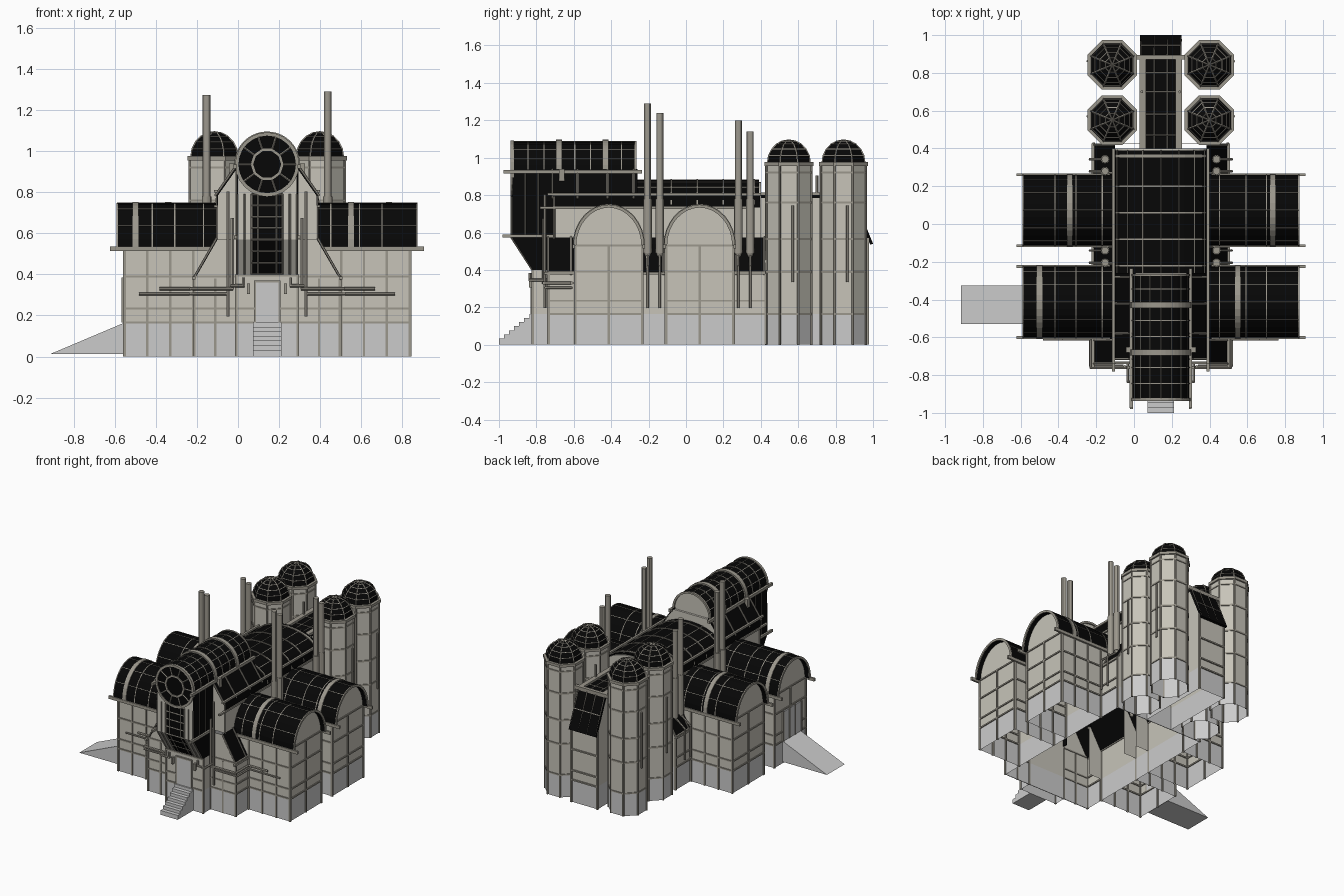
import bpy, bmesh
from math import sin, cos, pi
from mathutils import Vector, Matrix

if "Cube" in bpy.data.objects:
    bpy.data.objects.remove(bpy.data.objects["Cube"])

C = 0.142                      # x of the building's mirror plane; parts are built around x = 0


def material(name, rgb):
    m = bpy.data.materials.new(name)
    m.diffuse_color = (*rgb, 1)
    m.use_nodes = True
    m.node_tree.nodes["Principled BSDF"].inputs["Base Color"].default_value = m.diffuse_color
    return m


MATS = {'wall': material('wall', (0.57, 0.55, 0.485)), 'trim': material('trim', (0.33, 0.31, 0.265)),
        'dark': material('dark', (0.002, 0.002, 0.002)), 'grey': material('base', (0.66, 0.66, 0.66))}
parts = {}


def part(name, mat):
    return parts.setdefault(name, (bmesh.new(), mat))[0]


def prism(bm, pts, axis, a, b, cap_a=True, cap_b=True, closed=True):
    def co(p, t):
        return {'x': (t, *p), 'y': (p[0], t, p[1]), 'z': (*p, t)}[axis]
    A = [bm.verts.new(co(p, a)) for p in pts]
    B = [bm.verts.new(co(p, b)) for p in pts]
    n = len(pts)
    for i in range(n if closed else n - 1):
        j = (i + 1) % n
        bm.faces.new((A[i], A[j], B[j], B[i]))
    if cap_a:
        bm.faces.new(A)
    if cap_b:
        bm.faces.new(B)


def box(bm, x0, x1, y0, y1, z0, z1):
    prism(bm, [(x0, y0), (x1, y0), (x1, y1), (x0, y1)], 'z', z0, z1, cap_a=z0 > 0)


def arc(ca, cb, ra, rb, n=16, s=0.0, e=pi):
    return [(ca + ra * cos(s + (e - s) * i / n), cb + rb * sin(s + (e - s) * i / n)) for i in range(n + 1)]


def band(bm, ca, cb, ra, rb, t, axis, a, b, n=16, s=0.0, e=pi):
    prism(bm, arc(ca, cb, ra, rb, n, s, e) + arc(ca, cb, ra - t, rb - t, n, s, e)[::-1], axis, a, b)


def tube(bm, pts, r, n=6):
    for p, q in zip(pts, pts[1:]):
        p, q = Vector(p), Vector(q)
        d = q - p
        M = Matrix.Translation((p + q) / 2) @ d.to_track_quat('Z', 'Y').to_matrix().to_4x4()
        bmesh.ops.create_cone(bm, cap_ends=True, segments=n, radius1=r, radius2=r, depth=d.length + r, matrix=M)


def wall_trim(bm, axis, at, lo, hi, posts, zs, ztop):
    """Pilasters and string courses on a wall lying at x (or y) = at."""
    t = 0.007
    def bar(l, h, z0, z1):
        box(bm, *((at - t, at + t, l, h) if axis == 'x' else (l, h, at - t, at + t)), z0, z1)
    for k in range(posts):
        c = lo + (hi - lo) * k / (posts - 1)
        bar(c - 0.006, c + 0.006, 0, ztop)
    for z in zs:
        bar(lo, hi, z - 0.005, z + 0.005)


trim = part('wall_trim', 'trim')
roof_trim = part('roof_ribs', 'trim')
pipes = part('pipes', 'trim')
ZS = (0.165, 0.235, 0.39)

# Four barrel-vaulted wings, open underneath
HW = 0.18
for yc, bands in ((-0.413, {1: 0.408, -1: 0.642}), (0.073, {1: 0.593, -1: 0.482})):
    for s in (-1, 1):
        prism(part('wing_base', 'grey'), [(0.355, yc - HW), (0.695, yc - HW), (0.695, yc + HW), (0.355, yc + HW)]
              if s > 0 else [(-0.355, yc - HW), (-0.695, yc - HW), (-0.695, yc + HW), (-0.355, yc + HW)],
              'z', 0, 0.165, False, False, closed=False)
        prism(part('wing_walls', 'wall'), [(yc + HW, 0.165)] + arc(yc, 0.53, HW, 0.205) + [(yc - HW, 0.165)],
              'x', s * 0.25, s * 0.695, cap_a=False, closed=False)
        band(part('wing_roofs', 'dark'), yc, 0.53, 0.188, 0.217, 0.014, 'x', s * 0.24, s * 0.73)
        band(roof_trim, yc, 0.53, 0.193, 0.223, 0.02, 'x', s * (bands[s] - 0.015), s * (bands[s] + 0.015))
        for u in (0.31, 0.45, 0.56, 0.730):
            band(roof_trim, yc, 0.53, 0.190, 0.219, 0.016, 'x', s * (u - 0.003), s * (u + 0.003))
        for y, z in arc(yc, 0.53, 0.188, 0.217, 6)[1:-1]:
            tube(roof_trim, [(s * 0.25, y, z), (s * 0.73, y, z)], 0.0025, 4)
        for e in (-1, 1):
            y = yc + e * 0.188
            box(roof_trim, *sorted((s * 0.25, s * 0.765)), y - 0.007, y + 0.007, 0.515, 0.537)
            wall_trim(trim, 'y', yc + e * HW, *sorted((s * 0.36, s * 0.695)), 4, ZS, 0.53)
        wall_trim(trim, 'x', s * 0.695, yc - HW, yc + HW, 3, ZS + (0.53,), 0.53)

# Main hall: wide aisle below, upright clerestory above
Y0, Y1, YF = -0.735, 0.425, -0.705
gable = [(-0.355, 0.165), (-0.355, 0.38), (-0.245, 0.57), (0.245, 0.57), (0.355, 0.38), (0.355, 0.165)]
for y in (Y0, Y1):
    for name, mat, pts in (('hall_base_ends', 'grey', [(-0.355, 0), (-0.355, 0.165), (0.355, 0.165), (0.355, 0)]),
                           ('hall_gables', 'wall', gable)):
        prism(part(name, mat), pts, 'y', y - 0.002, y + 0.002)
for s in (-1, 1):
    prism(part('hall_base', 'grey'), [(s * 0.355, 0), (s * 0.355, 0.165)], 'y', Y0, Y1, False, False, False)
    prism(part('aisle_walls', 'wall'), [(s * 0.355, 0.165), (s * 0.355, 0.38)], 'y', Y0, Y1, False, False, False)
prism(part('clerestory_front', 'wall'), [(-0.245, 0.57), (-0.245, 0.79), (-0.14, 0.93), (0.14, 0.93),
      (0.245, 0.79), (0.245, 0.57)], 'y', YF, -0.26, closed=False)
prism(part('clerestory_rear', 'wall'), [(0.245, 0.57)] + arc(0, 0.75, 0.245, 0.12) + [(-0.245, 0.57)],
      'y', -0.26, 0.40, cap_a=False, closed=False)
band(part('nave_roof', 'dark'), 0, 0.75, 0.25, 0.13, 0.012, 'y', -0.27, 0.39, 12)
for y in (-0.22, -0.08, 0.06, 0.20, 0.36):
    w = 0.008 if y > 0.3 else 0.004
    band(roof_trim, 0, 0.75, 0.256, 0.136, 0.014, 'y', y - w, y + w, 12)
for x, z in arc(0, 0.75, 0.25, 0.13, 8)[1:-1]:
    tube(roof_trim, [(x, -0.26, z), (x, 0.39, z)], 0.003, 4)
for s in (-1, 1):
    prism(part('aisle_roofs', 'dark'), [(s * 0.360, 0.378), (s * 0.247, 0.573), (s * 0.243, 0.567), (s * 0.354, 0.375)],
          'y', Y0 - 0.005, Y1)
    prism(part('shoulder_roofs', 'dark'), [(s * 0.250, 0.785), (s * 0.14, 0.94), (s * 0.135, 0.933), (s * 0.243, 0.78)],
          'y', YF - 0.01, -0.26)
    for y0, y1 in ((YF - 0.005, -0.26), (-0.26, 0.395)):
        box(part('clerestory_windows', 'dark'), *sorted((s * 0.24, s * 0.25)), y0, y1, 0.735, 0.80)
    for y in (-0.738, -0.615, -0.21, -0.12, 0.27, 0.42):
        tube(roof_trim, [(s * 0.360, y, 0.378), (s * 0.247, y, 0.575)], 0.006)
    for y in (-0.715, -0.58, -0.42, -0.28):
        tube(roof_trim, [(s * 0.252, y, 0.785), (s * 0.145, y, 0.938)], 0.006)
    # eaves rails along the hall
    box(roof_trim, *sorted((s * 0.243, s * 0.258)), -0.78, 0.36, 0.725, 0.738)
    box(roof_trim, *sorted((s * 0.243, s * 0.258)), -0.74, 0.40, 0.798, 0.812)
    box(roof_trim, *sorted((s * 0.35, s * 0.366)), -0.76, Y1, 0.375, 0.39)
    wall_trim(trim, 'x', s * 0.355, Y0, -0.595, 2, ZS, 0.38)
    wall_trim(trim, 'x', s * 0.355, 0.255, Y1, 2, ZS, 0.38)
    wall_trim(trim, 'y', Y0, *sorted((s * 0.15, s * 0.355)), 3, ZS, 0.38)
    tube(trim, [(s * 0.245, YF, 0.57), (s * 0.245, YF, 0.79)], 0.006)

# Front block with door and steps
box(part('porch_base', 'grey'), -0.15, 0.15, -0.82, Y0, 0, 0.165)
box(part('porch_walls', 'wall'), -0.15, 0.15, -0.82, Y0, 0.165, 0.40)
wall_trim(trim, 'y', -0.82, -0.15, 0.15, 2, (0.165, 0.235, 0.395), 0.40)
box(part('front_door', 'grey'), -0.055, 0.055, -0.828, -0.815, 0.165, 0.36)
for a, b, z0, z1 in ((-0.065, -0.055, 0.165, 0.37), (0.055, 0.065, 0.165, 0.37), (-0.065, 0.065, 0.36, 0.37)):
    box(trim, a, b, -0.832, -0.815, z0, z1)
for s in (-1, 1):
    box(part('door_lamps', 'trim'), s * 0.09 - 0.007, s * 0.09 + 0.007, -0.84, -0.82, 0.305, 0.355)
for i in range(7):
    box(part('front_steps', 'grey'), -0.07, 0.07, -1.0 + i * 0.027, -0.82, 0.001 + i * 0.022, 0.033 + i * 0.022)

# Vaulted tower: dark flanks, pale front with round window and window strip
R, ZC = 0.15, 0.936
band(part('tower_vault', 'dark'), 0, ZC, R, R, 0.008, 'y', -0.93, -0.265, 20)
prism(part('tower_back_wall', 'wall'), [(R - 0.002, 0.80)] + arc(0, ZC, R - 0.002, R - 0.002, 20) + [(-R + 0.002, 0.80)],
      'y', -0.28, -0.275)
front = [(-0.928, ZC), (-0.928, 0.57), (-0.82, 0.40)]
for s in (-1, 1):
    prism(part('tower_flanks', 'dark'), front + [(-0.70, 0.40), (-0.70, 0.78), (-0.265, 0.78), (-0.265, ZC)],
          'x', s * 0.143, s * R)
prism(part('tower_front', 'wall'), front, 'x', -0.146, 0.146, False, False, False)
prism(part('window_strip', 'dark'), [(-0.931, 0.80), (-0.931, 0.57), (-0.823, 0.40), (-0.80, 0.41), (-0.91, 0.58),
      (-0.91, 0.80)], 'x', -0.075, 0.075)
prism(part('round_window', 'dark'), arc(0, ZC, R, R, 24, 0, 2 * pi)[:-1], 'y', -0.932, -0.92)
frame = part('tower_window_frame', 'trim')
band(frame, 0, ZC, 0.156, 0.156, 0.016, 'y', -0.938, -0.92, 24, 0, 2 * pi)
band(frame, 0, ZC, 0.08, 0.08, 0.012, 'y', -0.938, -0.92, 10, 0, 2 * pi)
for k in range(10):
    a = 2 * pi * k / 10
    tube(frame, [(0.076 * cos(a), -0.932, ZC + 0.076 * sin(a)), (0.146 * cos(a), -0.932, ZC + 0.146 * sin(a))], 0.005, 4)
for u in (-0.146, -0.11, -0.075, -0.045, 0.045, 0.075, 0.11, 0.146):
    tube(frame, [(u, -0.932, 0.79), (u, -0.932, 0.57), (u, -0.822, 0.40)], 0.005, 4)
for y, z in [(-0.932, 0.57 + 0.055 * k) for k in range(5)] + [(-0.895, 0.515), (-0.858, 0.457), (-0.822, 0.402)]:
    tube(frame, [(-0.075, y, z), (0.075, y, z)], 0.005, 4)
for y, w in ((-0.43, 0.016), (-0.68, 0.016), (-0.27, 0.006), (-0.345, 0.003), (-0.51, 0.003), (-0.595, 0.003),
             (-0.76, 0.003), (-0.845, 0.003)):
    t = 0.160 if w > 0.01 else 0.154
    band(roof_trim, 0, ZC, t, t, 0.014, 'y', y - w, y + w, 20)
for x, z in arc(0, ZC, R, R, 8)[1:-1]:
    tube(roof_trim, [(x, -0.93, z), (x, -0.27, z)], 0.0025, 4)
for s in (-1, 1):
    box(roof_trim, *sorted((s * 0.148, s * 0.166)), -0.975, -0.235, 0.915, 0.935)
    box(roof_trim, *sorted((s * 0.148, s * 0.162)), -0.98, -0.705, 0.572, 0.590)
    box(part('tower_vents', 'trim'), *sorted((s * 0.15, s * 0.185)), -0.68, -0.65, 0.86, 0.94)
    for y in (-0.86, -0.79):
        tube(trim, [(s * 0.15, y, 0.58), (s * 0.15, y, 0.92)], 0.0035, 4)

# Rear connector running between the silos
prism(part('connector_base', 'grey'), [(-0.105, Y1), (-0.105, 0.97), (0.105, 0.97), (0.105, Y1)], 'z', 0, 0.165,
      False, False, closed=False)
prism(part('connector_walls', 'wall'), [(0.40, 0.165), (0.40, 0.79), (0.88, 0.79), (0.97, 0.57), (0.97, 0.165)],
      'x', -0.105, 0.105, closed=False)
prism(part('connector_roof', 'dark'), [(0.38, 0.80), (0.89, 0.80), (1.0, 0.54), (0.985, 0.535), (0.875, 0.785),
      (0.38, 0.785)], 'x', -0.11, 0.11)
wall_trim(trim, 'y', 0.972, -0.105, 0.105, 2, ZS, 0.57)
for u in (-0.105, -0.035, 0.035, 0.105):
    tube(roof_trim, [(u, 0.38, 0.800), (u, 0.89, 0.800), (u, 0.993, 0.547)], 0.004, 4)
for y, z in ((0.47, 0.802), (0.58, 0.802), (0.70, 0.802), (0.80, 0.802), (0.945, 0.675)):
    tube(roof_trim, [(-0.105, y, z), (0.105, y, z)], 0.004, 4)
box(roof_trim, -0.14, 0.14, 0.87, 0.895, 0.79, 0.815)
for s in (-1, 1):
    box(roof_trim, *sorted((s * 0.078, s * 0.112)), 0.39, 0.88, 0.80, 0.815)
    tube(pipes, [(s * 0.10, 0.70, 0.80), (s * 0.10, 0.70, 0.90)], 0.008)


# Four octagonal silos with ribbed domes
def octagon(cx, cy, apothem):
    r = apothem / cos(pi / 8)
    return [(cx + r * cos(pi / 8 + k * pi / 4), cy + r * sin(pi / 8 + k * pi / 4)) for k in range(8)]


for s in (-1, 1):
    for cy in (0.55, 0.842):
        cx = s * 0.257
        prism(part('silo_base', 'grey'), octagon(cx, cy, 0.12), 'z', 0, 0.165, False, False)
        prism(part('silo_walls', 'wall'), octagon(cx, cy, 0.12), 'z', 0.165, 0.97, False, True)
        dome = part('silo_domes', 'dark')
        rings = [[Vector((x, y, 0.972 + 0.122 * sin(a))) for x, y in octagon(cx, cy, 0.114 * cos(a))]
                 for a in (0, 0.32, 0.64, 0.96, 1.25)]
        V = [[dome.verts.new(p) for p in ring] for ring in rings]
        for A, B in zip(V, V[1:]):
            for k in range(8):
                dome.faces.new((A[k], A[k - 1], B[k - 1], B[k]))
        top = dome.verts.new((cx, cy, 1.094))
        for k, (x, y) in enumerate(octagon(cx, cy, 0.12)):
            dome.faces.new((V[-1][k], V[-1][k - 1], top))
            ribs = part('silo_ribs', 'trim')
            tube(ribs, [(x, y, 0.003), (x, y, 0.965)], 0.007)
            tube(ribs, [r[k] for r in rings] + [(cx, cy, 1.094)], 0.004, 4)
            for r in rings[1:]:
                tube(ribs, [r[k], r[k - 1]], 0.003, 4)
        for z, h in ((0.165, 0.005), (0.39, 0.006), (0.565, 0.006), (0.76, 0.006), (0.92, 0.005), (0.966, 0.01)):
            prism(part('silo_rings', 'trim'), octagon(cx, cy, 0.125 + (h > 0.007) * 0.006), 'z', z - h, z + h)
        tube(pipes, [(cx + s * 0.13, cy + 0.02, 0.34), (cx + s * 0.13, cy + 0.02, 0.74)], 0.007)

# Chimney pairs with tapered feet
for s in (-1, 1):
    for y, z in ((-0.205, 1.29), (-0.14, 1.24), (0.28, 1.20), (0.343, 1.14)):
        z -= 0.015 * (s < 0)
        for z0, z1, r0, r1 in ((0.49, z, 0.019, 0.019), (0.45, 0.49, 0.009, 0.019), (0.49, 0.78, 0.023, 0.023)):
            bmesh.ops.create_cone(part('chimneys', 'trim'), cap_ends=True, segments=12, radius1=r0, radius2=r1,
                                  depth=z1 - z0, matrix=Matrix.Translation((s * 0.295, y, (z0 + z1) / 2)))
        tube(pipes, [(s * 0.375, y, 0.20), (s * 0.375, y, 0.42), (s * 0.30, y, 0.48)], 0.007)

# Service pipes on the front
for s in (-1, 1):
    tube(pipes, [(s * 0.19, -0.755, 0.20), (s * 0.19, -0.755, 0.80)], 0.008)
    tube(pipes, [(s * 0.17, -0.76, 0.67), (s * 0.17, -0.76, 0.33), (s * 0.37, -0.76, 0.33), (s * 0.37, -0.61, 0.33),
                 (s * 0.52, -0.61, 0.33)], 0.009)
    tube(pipes, [(s * 0.115, -0.835, 0.38), (s * 0.115, -0.835, 0.345), (s * 0.175, -0.835, 0.345),
                 (s * 0.175, -0.74, 0.345)], 0.008)
    tube(pipes, [(s * 0.20, -0.75, 0.305), (s * 0.375, -0.75, 0.305), (s * 0.375, -0.61, 0.305),
                 (s * 0.62, -0.61, 0.305)], 0.007)

# Loading ramp and gate on the left front wing
prism(part('loading_ramp', 'grey'), [(-1.057, 0.012), (-0.695, 0.165), (-0.695, 0.012)], 'y', -0.53, -0.325)
box(part('loading_gate', 'grey'), -0.705, -0.69, -0.53, -0.325, 0.165, 0.38)
for y in (-0.53, -0.46, -0.395, -0.325):
    box(trim, -0.71, -0.69, y - 0.005, y + 0.005, 0.165, 0.385)

# Turn every part into an object
for name, (bm, mat) in parts.items():
    bmesh.ops.translate(bm, verts=bm.verts[:], vec=(C, 0, 0))
    bmesh.ops.recalc_face_normals(bm, faces=bm.faces[:])
    if name in ('hall_base', 'aisle_walls', 'tower_front'):     # single sheets: turn them outwards
        bmesh.ops.reverse_faces(bm, faces=[f for f in bm.faces if (f.normal.y > 0.1 or f.normal.x *
                                (f.calc_center_median().x - C) < -0.01)])
    me = bpy.data.meshes.new(name)
    bm.to_mesh(me)
    bm.free()
    ob = bpy.data.objects.new(name, me)
    bpy.context.collection.objects.link(ob)
    me.materials.append(MATS[mat])
    if name in ('pipes', 'chimneys'):
        bpy.ops.object.select_all(action='DESELECT')
        ob.select_set(True)
        bpy.context.view_layer.objects.active = ob
        bpy.ops.object.shade_smooth_by_angle()
